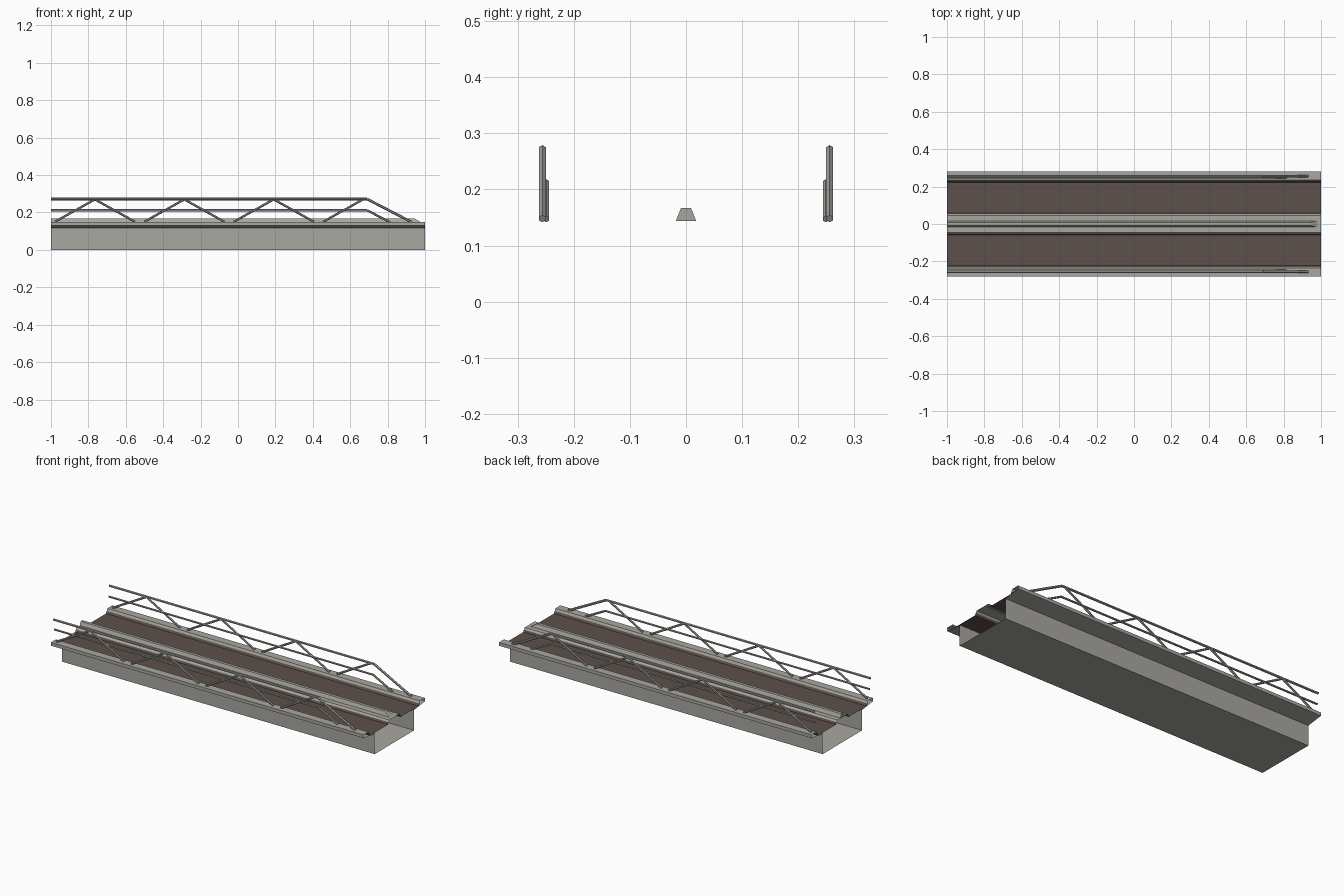
import bpy, bmesh
from mathutils import Vector

if "Cube" in bpy.data.objects:
    bpy.data.objects.remove(bpy.data.objects["Cube"])


def material(name, rgb):
    m = bpy.data.materials.new(name)
    m.diffuse_color = (*rgb, 1)
    m.use_nodes = True
    m.node_tree.nodes["Principled BSDF"].inputs["Base Color"].default_value = m.diffuse_color
    return m


CONCRETE = material("concrete grey", (0.40, 0.39, 0.355))
STEEL = material("railing grey", (0.34, 0.335, 0.31))
ASPHALT = material("road brown", (0.108, 0.083, 0.072))


def finish(name, bm, mat, mirror=True):
    me = bpy.data.meshes.new(name)
    bm.to_mesh(me)
    bm.free()
    me.materials.append(mat)
    ob = bpy.data.objects.new(name, me)
    bpy.context.collection.objects.link(ob)
    if mirror:
        mod = ob.modifiers.new("mirror_sides", 'MIRROR')
        mod.use_axis = (False, True, False)
        mod.merge_threshold = 0.0005
    return ob


def sheet(name, profile, mat):
    """Sweep an open (y, z) profile along the whole span, mirrored in y."""
    bm = bmesh.new()
    a = [bm.verts.new((-1, y, z)) for y, z in profile]
    b = [bm.verts.new((1, y, z)) for y, z in profile]
    for i in range(len(profile) - 1):
        bm.faces.new((a[i], b[i], b[i + 1], a[i + 1]))
    return finish(name, bm, mat)


def bars(name, paths, y, r, mat, sides=6):
    """Straight round bars along (x, z) paths in the plane at y."""
    bm = bmesh.new()
    for path in paths:
        for (x0, z0), (x1, z1) in zip(path, path[1:]):
            p, q = Vector((x0, y, z0)), Vector((x1, y, z1))
            d = q - p
            mat4 = d.to_track_quat('Z', 'Y').to_matrix().to_4x4()
            mat4.translation = (p + q) / 2
            bmesh.ops.create_cone(bm, cap_ends=True, segments=sides, radius1=r,
                                  radius2=r, depth=d.length, matrix=mat4)
    return finish(name, bm, mat)


# Hollow girder, open at both ends
sheet("box_girder", [(0.18, 0.122), (0.18, 0), (0, 0)], CONCRETE)

# Two sunken road lanes
sheet("road_lane", [(0.053, 0.136), (0.058, 0.124), (0.222, 0.124), (0.229, 0.136)], ASPHALT)

# Raised kerb with overhanging underside
sheet("side_kerb", [(0.229, 0.136), (0.235, 0.149), (0.28, 0.149), (0.28, 0.13),
                    (0.18, 0.117)], CONCRETE)

# Central median strip
sheet("median", [(0, 0.146), (0.046, 0.146), (0.053, 0.136)], CONCRETE)

# Tapered barrier on the median, sloping down at the far end
bm = bmesh.new()
rings = [[bm.verts.new((x, y, z)) for x, y, z in
          ((xb, -0.018, 0.144), (xb, 0.018, 0.144), (xt, 0.009, 0.167), (xt, -0.009, 0.167))]
         for xb, xt in ((-1, -1), (0.985, 0.945))]
for i in range(4):
    j = (i + 1) % 4
    bm.faces.new((rings[0][i], rings[0][j], rings[1][j], rings[1][i]))
for ring in rings:
    bm.faces.new(ring)
bmesh.ops.recalc_face_normals(bm, faces=bm.faces)
finish("median_barrier", bm, CONCRETE, mirror=False)

# Railings: top rail, mid rail and zigzag braces
bars("top_rail", [[(-1, 0.272), (0.69, 0.272), (0.93, 0.148)]], 0.256, 0.007, STEEL)
bars("mid_rail", [[(-1, 0.212), (0.69, 0.212), (0.815, 0.147)]], 0.249, 0.006, STEEL)
zigzag = []
for i in range(4):
    peak = -0.765 + 0.478 * i
    path = [(peak - 0.215, 0.15), (peak, 0.27)]
    if i < 3:
        path.append((peak + 0.215, 0.15))
    zigzag.append(path)
bars("zigzag_brace", zigzag, 0.256, 0.006, STEEL)
